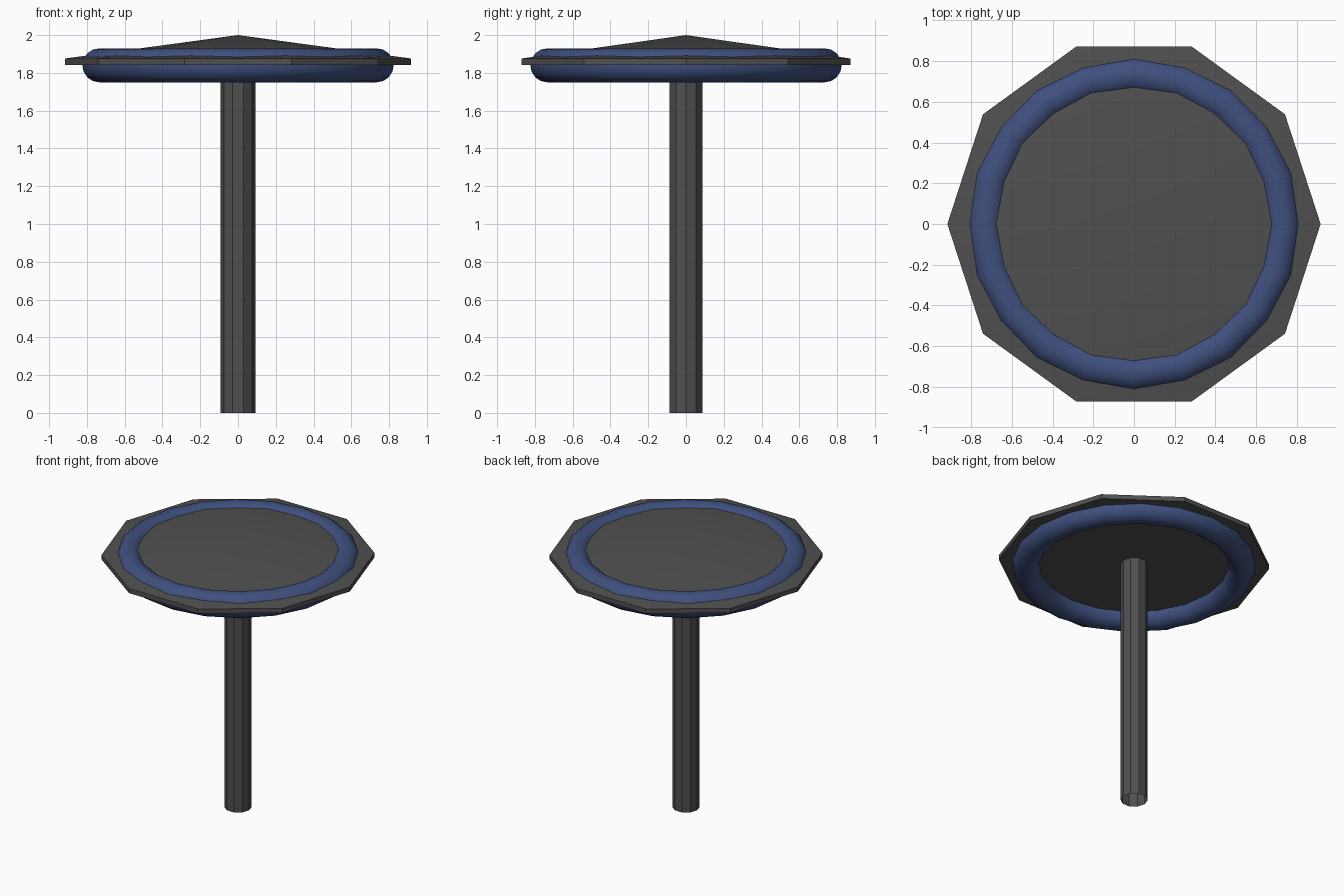
import bpy, bmesh, math

if "Cube" in bpy.data.objects:
    bpy.data.objects.remove(bpy.data.objects["Cube"])


def material(name, color):
    mat = bpy.data.materials.new(name)
    mat.diffuse_color = (*color, 1)
    mat.use_nodes = True
    mat.node_tree.nodes["Principled BSDF"].inputs["Base Color"].default_value = mat.diffuse_color
    return mat


def lathe(name, rings, sides, mat, closed=False):
    """Revolve (radius, z) points around z; radius 0 makes a pole point."""
    bm = bmesh.new()
    loops = []
    for r, z in rings:
        if r == 0:
            loops.append([bm.verts.new((0, 0, z))] * sides)
        else:
            loops.append([bm.verts.new((r * math.cos(math.tau * i / sides),
                                        r * math.sin(math.tau * i / sides), z))
                          for i in range(sides)])
    pairs = list(zip(loops, loops[1:]))
    if closed:
        pairs.append((loops[-1], loops[0]))
    for a, b in pairs:
        for i in range(sides):
            j = (i + 1) % sides
            bm.faces.new(list(dict.fromkeys((a[i], a[j], b[j], b[i]))))
    mesh = bpy.data.meshes.new(name)
    bm.to_mesh(mesh)
    bm.free()
    mesh.materials.append(mat)
    obj = bpy.data.objects.new(name, mesh)
    bpy.context.collection.objects.link(obj)
    bpy.ops.object.select_all(action='DESELECT')
    obj.select_set(True)
    bpy.context.view_layer.objects.active = obj
    bpy.ops.object.shade_smooth_by_angle(angle=math.radians(30))
    return obj


grey = material("dark_grey", (0.08, 0.08, 0.08))
blue = material("blue", (0.05, 0.08, 0.21))

# Ten-sided post, open at the ends
lathe("post", [(0.092, 0), (0.092, 1.86)], 10, grey)

# Ten-sided canopy: flat underside, thin rim, shallow pointed top
lathe("canopy", [(0, 1.842), (0.917, 1.842), (0.917, 1.876), (0, 2.0)], 10, grey)

# Round ring running through the canopy
section = [(0.734 + 0.09 * math.cos(math.tau * k / 16),
            1.84 + 0.09 * math.sin(math.tau * k / 16)) for k in range(16)]
lathe("ring", section, 20, blue, closed=True)
